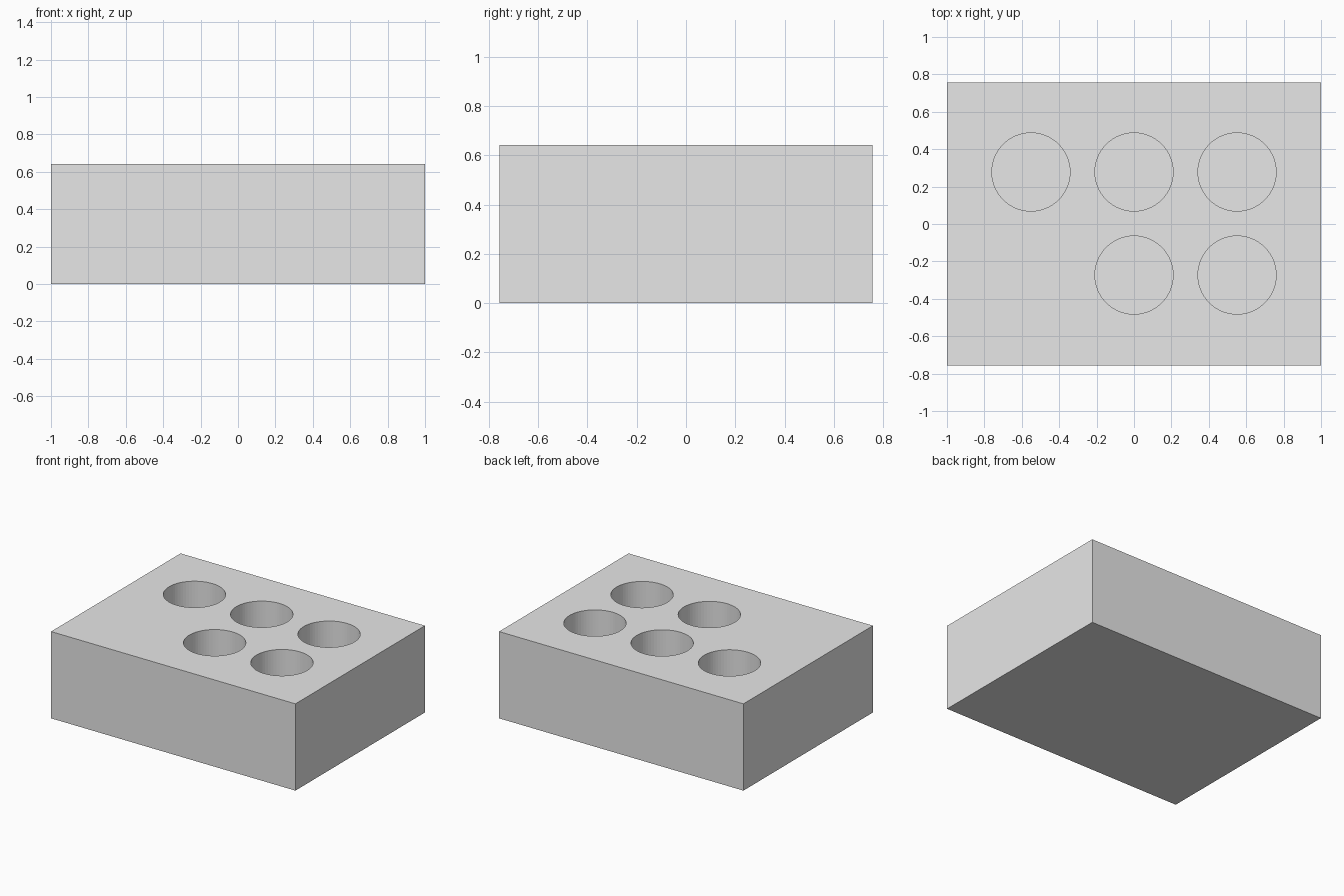
import bpy

WIDTH, DEPTH, HEIGHT = 2.0, 1.514, 0.642
HOLE_RADIUS, FLOOR = 0.209, 0.1
PITCH = 0.551

default_cube = bpy.data.objects.get("Cube")
if default_cube:
    bpy.data.objects.remove(default_cube, do_unlink=True)

# Plain grey for the whole block
grey = bpy.data.materials.new("light_grey")
grey.use_nodes = True
colour = (0.8, 0.8, 0.8, 1)
grey.diffuse_color = colour
grey.node_tree.nodes["Principled BSDF"].inputs["Base Color"].default_value = colour

# Solid block
bpy.ops.mesh.primitive_cube_add(size=1, location=(0, 0, HEIGHT / 2))
block = bpy.context.object
block.name = "holder_block"
block.scale = (WIDTH, DEPTH, HEIGHT)
bpy.ops.object.transform_apply(location=False, rotation=False, scale=True)
block.data.materials.append(grey)


def drill(name, x, y):
    """Sink a flat-bottomed round hole into the top of the block."""
    length = HEIGHT
    bpy.ops.mesh.primitive_cylinder_add(
        vertices=64, radius=HOLE_RADIUS, depth=length,
        location=(x, y, FLOOR + length / 2))
    cutter = bpy.context.object
    cutter.name = name
    cutter.data.materials.append(grey)
    cutter.hide_render = True
    cutter.hide_set(True)
    cut = block.modifiers.new(name, 'BOOLEAN')
    cut.operation = 'DIFFERENCE'
    cut.solver = 'EXACT'
    cut.object = cutter


# Two rows of holes, with the front right corner left solid
for row, y in (("back", 0.278), ("front", -0.273)):
    for column, step in (("right", -1), ("middle", 0), ("left", 1)):
        if (row, column) != ("front", "right"):
            drill(f"{row}_{column}_hole_cutter", step * PITCH, y)
